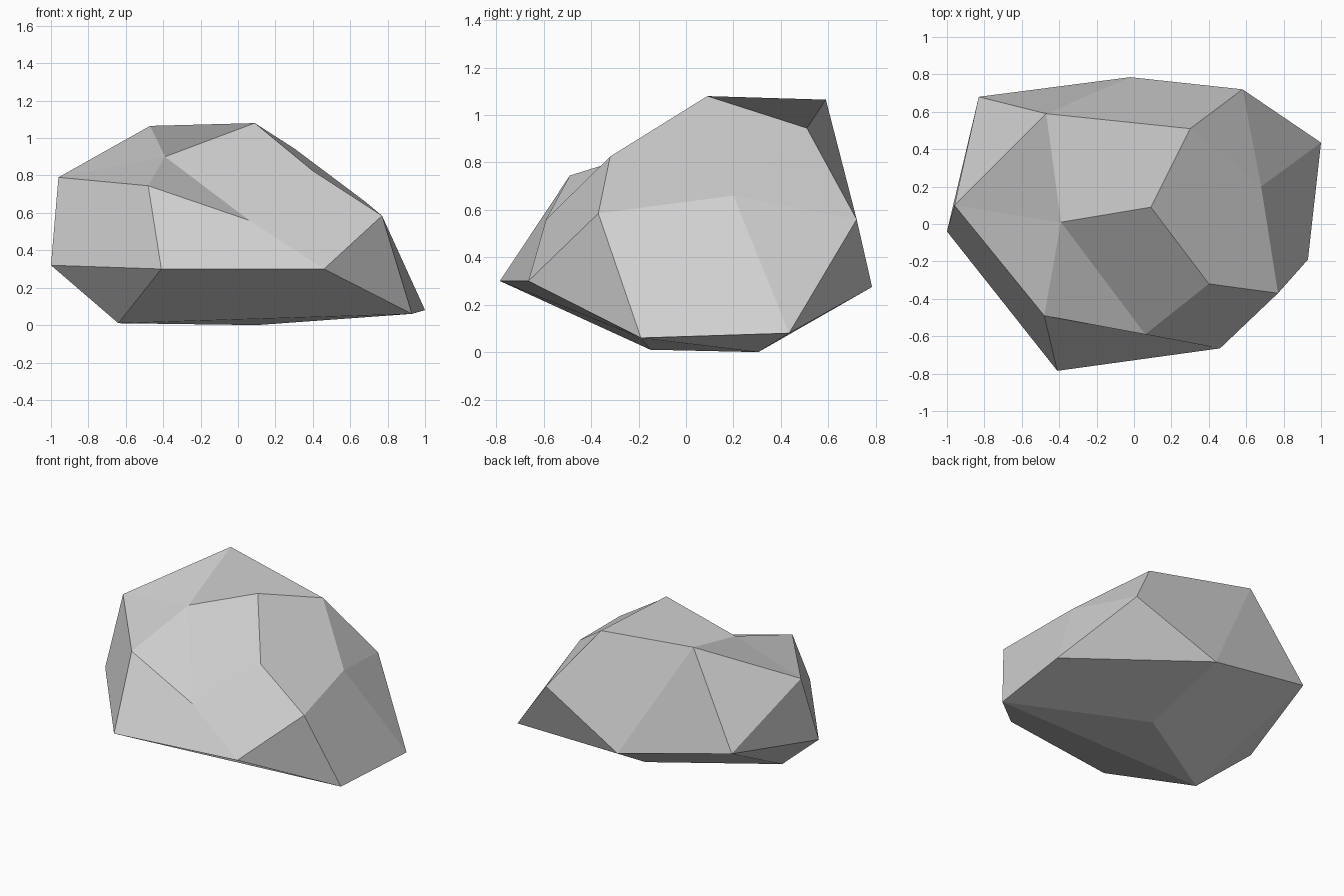
import bpy
import bmesh

cube = bpy.data.objects.get("Cube")
if cube:
    bpy.data.objects.remove(cube, do_unlink=True)

# Corners of the boulder, from the crown down to the base
corners = {
    # crown
    "N": (0.09, 0.09, 1.08), "K": (-0.47, 0.59, 1.065), "L": (0.30, 0.51, 0.945),
    "M": (-0.39, 0.01, 0.90), "O": (0.40, -0.32, 0.825),
    # shoulder
    "J": (-0.96, 0.10, 0.79), "P": (-0.48, -0.49, 0.745), "Q": (0.06, -0.59, 0.56),
    "R": (0.68, 0.20, 0.66), "F": (0.77, -0.37, 0.585), "C": (0.58, 0.72, 0.56),
    # belly
    "A": (-0.83, 0.68, 0.45), "I": (-1.0, -0.04, 0.32), "H": (-0.41, -0.785, 0.30),
    "G": (0.46, -0.665, 0.30), "B": (-0.02, 0.785, 0.275),
    "D": (1.0, 0.435, 0.08), "E": (0.93, -0.19, 0.06),
    # base
    "S": (-0.64, -0.15, 0.01), "T": (0.10, 0.305, 0.0),
}

# Facets, each named by the corners around it
facets = {
    "top": "KLNM JKM JMP AKJ",
    "notch": "MQP MNOQ",
    "front": "PQGH QOFG",
    "right": "NLRFO LCR CDR FRDE FEG",
    "back": "KBCL KAB CBD",
    "left": "AJI IJPH",
    "underside": "DETB EST BTSA AIS EGHS HIS",
}

# Stone material
stone = bpy.data.materials.new("grey stone")
stone.use_nodes = True
colour = (0.64, 0.64, 0.64, 1.0)
stone.diffuse_color = colour
shader = next(n for n in stone.node_tree.nodes if n.type == "BSDF_PRINCIPLED")
shader.inputs["Base Color"].default_value = colour
shader.inputs["Roughness"].default_value = 0.9

# Boulder mesh with flat facets
bm = bmesh.new()
verts = {name: bm.verts.new(place) for name, place in corners.items()}
for side in facets.values():
    for facet in side.split():
        bm.faces.new([verts[letter] for letter in facet])
bmesh.ops.recalc_face_normals(bm, faces=bm.faces[:])
for face in bm.faces:
    face.smooth = False

mesh = bpy.data.meshes.new("boulder")
bm.to_mesh(mesh)
bm.free()
mesh.materials.append(stone)
boulder = bpy.data.objects.new("boulder", mesh)
bpy.context.collection.objects.link(boulder)
